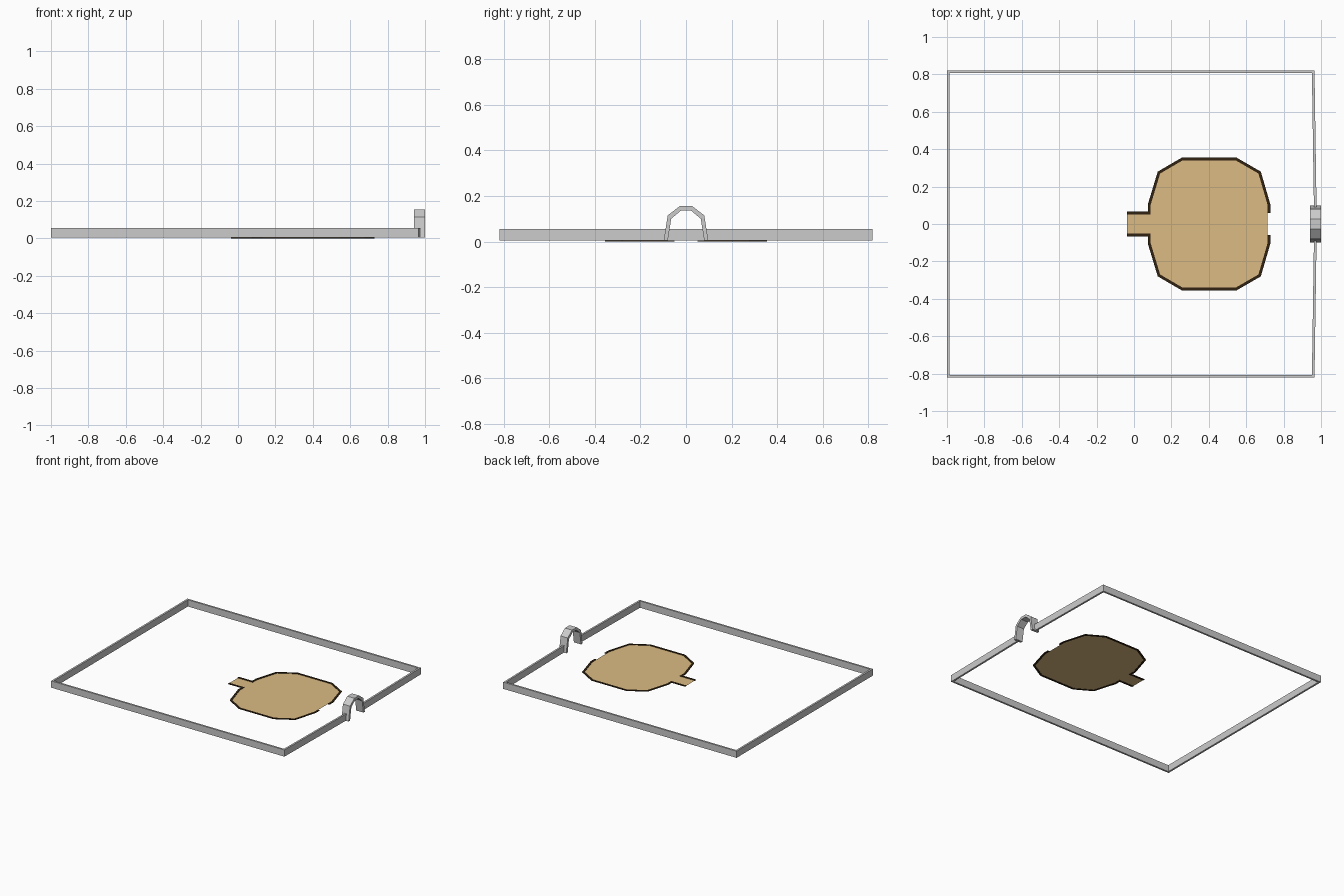
import bpy
from mathutils import Vector

if "Cube" in bpy.data.objects:
    bpy.data.objects.remove(bpy.data.objects["Cube"])


def make_object(name, verts, faces, color=None, mirror=False):
    mesh = bpy.data.meshes.new(name)
    mesh.from_pydata(verts, [], faces)
    obj = bpy.data.objects.new(name, mesh)
    bpy.context.collection.objects.link(obj)
    if color:
        mat = bpy.data.materials.new(name + "_colour")
        mat.diffuse_color = (*color, 1)
        mat.use_nodes = True
        mat.node_tree.nodes["Principled BSDF"].inputs["Base Color"].default_value = mat.diffuse_color
        mesh.materials.append(mat)
    if mirror:
        mod = obj.modifiers.new("mirror", "MIRROR")
        mod.use_axis = (False, True, False)
        mod.use_clip = True
    return obj


def inset_path(path, width):
    """Offset an open 2D path to its right-hand side with mitred corners."""
    pts = [Vector(p) for p in path]
    dirs = [(b - a).normalized() for a, b in zip(pts, pts[1:])]
    norms = [Vector((d.y, -d.x)) for d in dirs]
    out = []
    for i, p in enumerate(pts):
        a, b = norms[max(i - 1, 0)], norms[min(i, len(norms) - 1)]
        m = (a + b).normalized()
        out.append(p + m * width / max(m.dot(b), 0.3))
    return out


def strip(name, outer, inner, place, low, high, color=None, mirror=False):
    """Solid band between two matching paths, swept from low to high."""
    n = len(outer)
    verts = [place(p, h) for h in (low, high) for p in [*outer, *inner]]
    faces = []
    for i in range(n - 1):
        a, b, c, d = i, i + 1, n + i + 1, n + i
        t = 2 * n
        faces += [(a, b, c, d), (d + t, c + t, b + t, a + t),
                  (b, a, a + t, b + t), (d, c, c + t, d + t)]
    for i, flip in ((0, False), (n - 1, True)):
        if mirror and outer[i][1] == 0:
            continue
        f = (i, n + i, 3 * n + i, 2 * n + i)
        faces.append(f[::-1] if flip else f)
    return make_object(name, verts, faces, color, mirror)


def on_plan(p, h):
    return (p[0], p[1], h)


def across_x(p, h):
    return (h, p[0], p[1])


# Perimeter wall, with the gap under the arch
wall = [(-1, 0), (-1, 0.82), (0.965, 0.82), (0.976, 0.09)]
strip("perimeter_wall", wall, inset_path(wall, 0.014), on_plan,
      0.004, 0.055, mirror=True)

# Entrance arch
half_outer = [(-0.098, 0.005), (-0.08, 0.115), (-0.028, 0.155)]
half_inner = [(-0.08, 0.005), (-0.065, 0.1), (-0.022, 0.136)]
both = lambda half: half + [(-y, z) for y, z in reversed(half)]
strip("entrance_arch", both(half_outer), both(half_inner), across_x, 0.94, 1.0)

# Sandy floor with an approach path
edge = [(-0.038, 0.066), (0.074, 0.066), (0.074, 0.105), (0.127, 0.28),
        (0.256, 0.355), (0.548, 0.355), (0.678, 0.28), (0.729, 0.105),
        (0.729, 0.06)]
floor = edge[:-2] + [(0.715, 0.105)]
ring = floor + [(x, -y) for x, y in reversed(floor)]
make_object("sand_floor", [(x, y, 0.002) for x, y in ring],
            [tuple(reversed(range(len(ring))))], (0.71, 0.50, 0.23))

# Dark border around the floor
strip("floor_border", edge, inset_path(edge, 0.015), on_plan,
      0.0, 0.005, (0.03, 0.016, 0.005), mirror=True)
